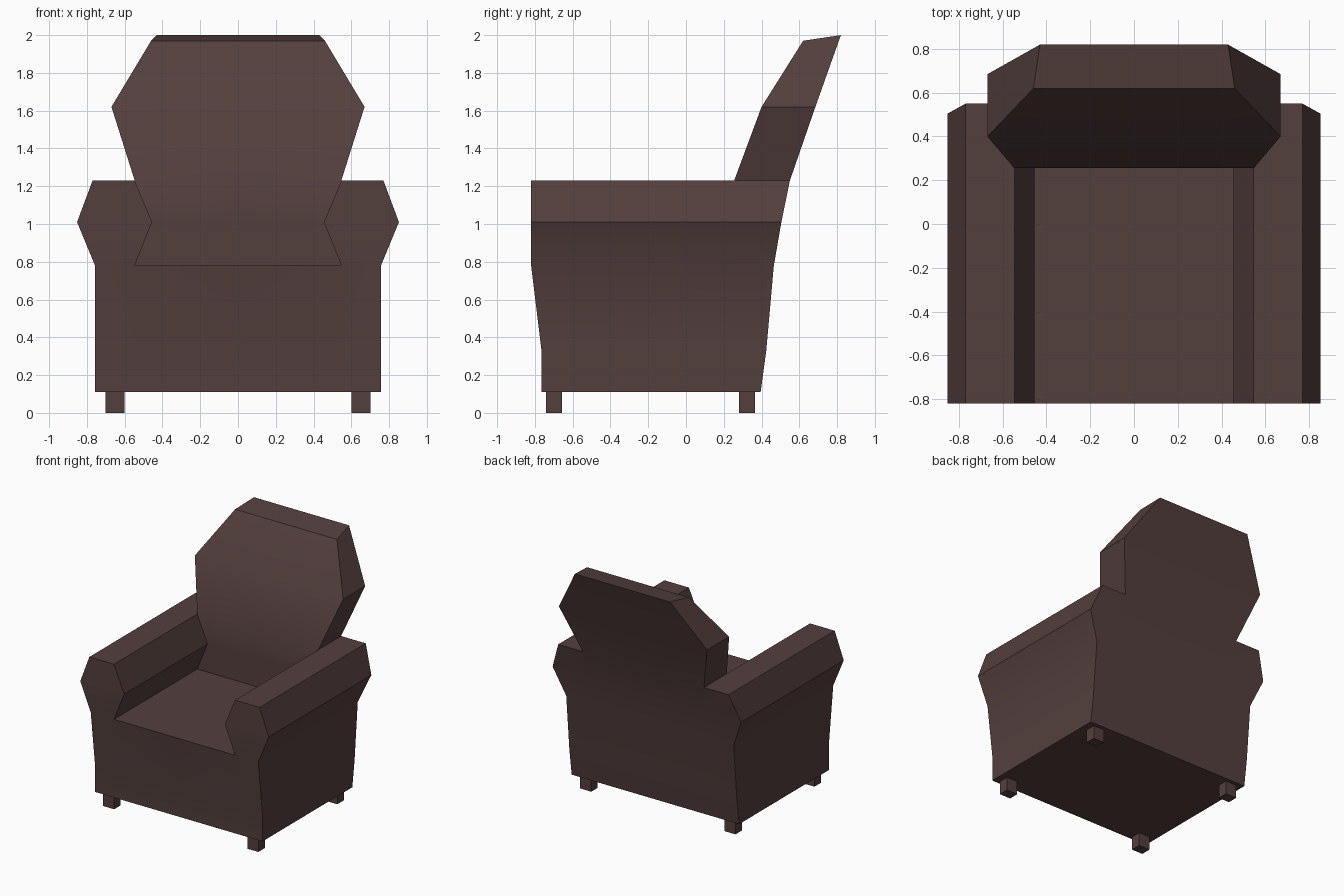
import bpy, bmesh, math

if "Cube" in bpy.data.objects:
    bpy.data.objects.remove(bpy.data.objects["Cube"])

brown = bpy.data.materials.new("dark brown leather")
brown.diffuse_color = (0.086, 0.050, 0.047, 1)
brown.use_nodes = True
brown.node_tree.nodes["Principled BSDF"].inputs["Base Color"].default_value = brown.diffuse_color


def finish(name, bm):
    bmesh.ops.recalc_face_normals(bm, faces=bm.faces)
    mesh = bpy.data.meshes.new(name)
    bm.to_mesh(mesh)
    bm.free()
    mesh.materials.append(brown)
    ob = bpy.data.objects.new(name, mesh)
    bpy.context.collection.objects.link(ob)
    return ob


def face(bm, *pts):
    bm.faces.new([bm.verts.new(p) for p in pts])


def loft(bm, rows, sides):
    """Rows are (x inner, x outer, front (y, z), back (y, z)), bottom to top."""
    for (a0, a1, f0, b0), (c0, c1, f1, b1) in zip(rows, rows[1:]):
        if "front" in sides:
            face(bm, (a0, *f0), (a1, *f0), (c1, *f1), (c0, *f1))
        if "back" in sides:
            face(bm, (a0, *b0), (a1, *b0), (c1, *b1), (c0, *b1))
        if "outer" in sides:
            face(bm, (a1, *f0), (a1, *b0), (c1, *b1), (c1, *f1))


# Depth profile: height -> (front y, back y)
depth = {0.11: (-0.765, 0.395), 0.33: (-0.765, 0.425), 0.78: (-0.82, 0.465),
         1.01: (-0.82, 0.505), 1.23: (-0.82, 0.55)}


def row(z, x0, x1):
    f, b = depth[z]
    return x0, x1, (f, z), (b, z)


BACK = 0.255   # front of the backrest at the seat
INNER = 0.547
WIDE = 0.757
body = bmesh.new()

# Base: middle and side strip of the right half, with underside
for x0, x1, sides in ((0, INNER, "front back"), (INNER, WIDE, "front back outer")):
    loft(body, [row(z, x0, x1) for z in (0.11, 0.33, 0.78)], sides)
    face(body, *[(x, y, 0.11) for x, y in
                 ((x0, -0.765), (x1, -0.765), (x1, 0.395), (x0, 0.395))])

# Seat
face(body, (0, -0.82, 0.78), (INNER, -0.82, 0.78), (INNER, BACK, 0.78), (0, BACK, 0.78))

# Armrest: hexagonal section, inner side stops at the backrest
arm = [(0.78, INNER, WIDE), (1.01, 0.455, 0.852), (1.23, INNER, 0.77)]
loft(body, [row(*r) for r in arm], "front back outer")
for (z0, x0, _), (z1, x1, _) in zip(arm, arm[1:]):
    face(body, (x0, -0.82, z0), (x0, BACK, z0), (x1, BACK, z1), (x1, -0.82, z1))
face(body, *[(x, y, 1.23) for x, y in
             ((INNER, -0.82), (0.77, -0.82), (0.77, 0.55), (INNER, 0.55), (INNER, BACK))])

# Backrest: upright between the arms, flared and leaning above them
lower = [(0, x, (BACK, z), (depth[z][1], z)) for z, x, _ in arm]
loft(body, lower, "front back")
upper = [lower[-1], (0, 0.67, (0.40, 1.62), (0.685, 1.62))]
loft(body, upper, "front back outer")
face(body, (0, 0.40, 1.62), (0.67, 0.40, 1.62), (0.46, 0.62, 1.97), (0, 0.62, 1.97))
face(body, (0, 0.685, 1.62), (0.67, 0.685, 1.62), (0.43, 0.82, 2), (0, 0.82, 2))
face(body, (0.67, 0.40, 1.62), (0.67, 0.685, 1.62), (0.43, 0.82, 2), (0.46, 0.62, 1.97))
face(body, (0, 0.62, 1.97), (0.46, 0.62, 1.97), (0.43, 0.82, 2), (0, 0.82, 2))

# Mirror and weld the upholstery
bmesh.ops.mirror(body, geom=body.verts[:] + body.edges[:] + body.faces[:],
                 axis="X", merge_dist=0.0001)
bmesh.ops.remove_doubles(body, verts=body.verts, dist=0.0005)
chair = finish("armchair_upholstery", body)
bpy.context.view_layer.objects.active = chair
chair.select_set(True)
bpy.ops.object.shade_smooth_by_angle(angle=math.radians(30))

# Legs
for yname, y in (("front", -0.698), ("back", 0.322)):
    for xname, x in (("left", -0.652), ("right", 0.652)):
        bm = bmesh.new()
        bmesh.ops.create_cube(bm, size=1)
        bmesh.ops.scale(bm, vec=(0.10, 0.084, 0.11), verts=bm.verts)
        bmesh.ops.translate(bm, vec=(x, y, 0.055), verts=bm.verts)
        finish(f"{yname}_{xname}_leg", bm)
